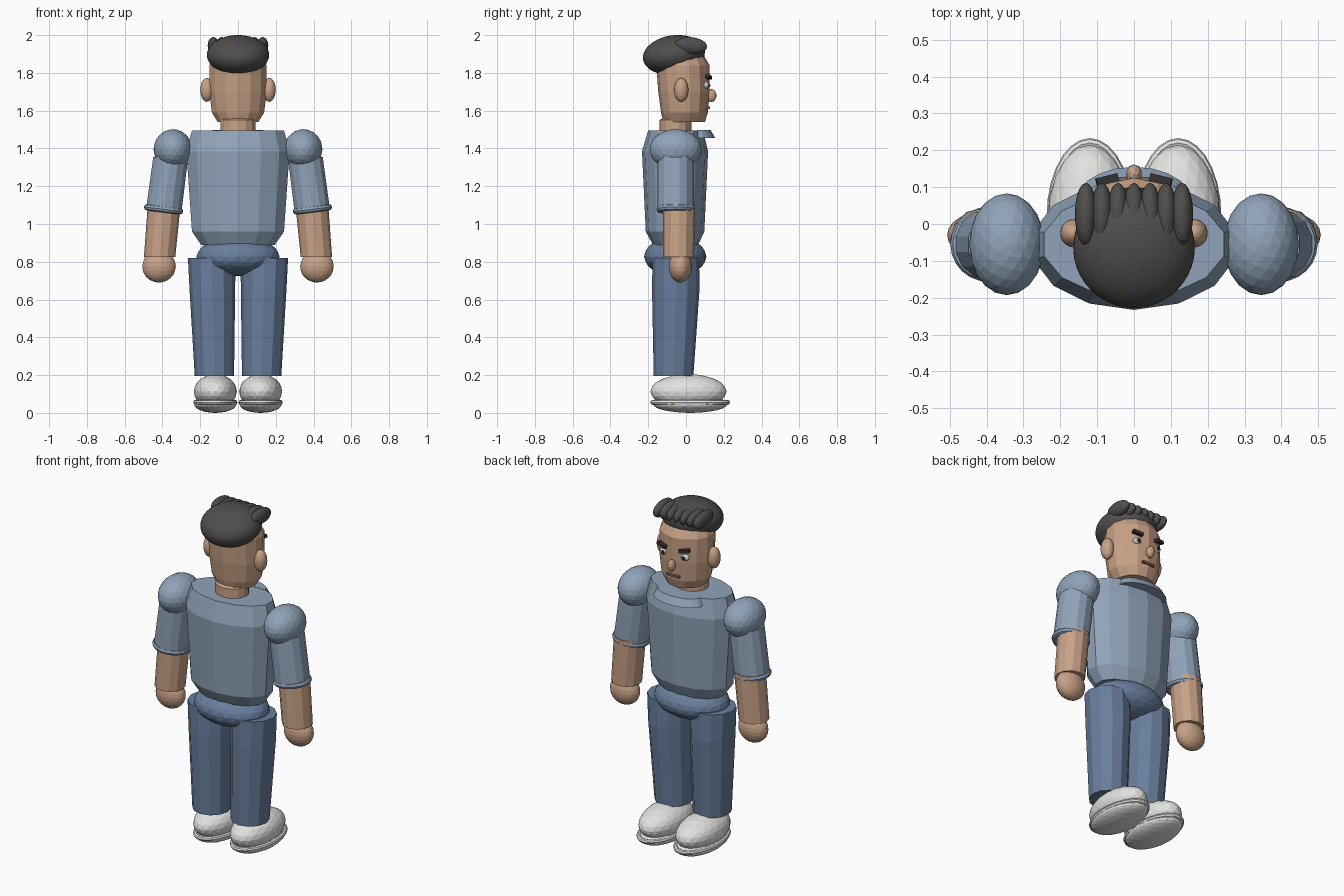
import bpy
import bmesh
from math import sin, cos, pi, radians
from mathutils import Matrix, Vector

cube = bpy.data.objects.get("Cube")
if cube:
    bpy.data.objects.remove(cube, do_unlink=True)


def material(name, r, g, b):
    m = bpy.data.materials.new(name)
    m.use_nodes = True
    m.diffuse_color = (r, g, b, 1)
    bsdf = next(n for n in m.node_tree.nodes if n.type == 'BSDF_PRINCIPLED')
    bsdf.inputs["Base Color"].default_value = (r, g, b, 1)
    bsdf.inputs["Roughness"].default_value = 0.8
    return m


skin = material("skin", 0.58, 0.36, 0.24)
shirt = material("shirt_blue", 0.28, 0.37, 0.49)
denim = material("denim", 0.14, 0.21, 0.34)
hair = material("hair_charcoal", 0.08, 0.077, 0.075)
white = material("shoe_white", 0.76, 0.76, 0.74)
brow_dark = material("brow_dark", 0.035, 0.03, 0.03)
lip = material("lip_brown", 0.27, 0.14, 0.10)


def finish(bm, name, mat):
    bmesh.ops.recalc_face_normals(bm, faces=bm.faces)
    mesh = bpy.data.meshes.new(name)
    bm.to_mesh(mesh)
    bm.free()
    mesh.materials.append(mat)
    obj = bpy.data.objects.new(name, mesh)
    bpy.context.collection.objects.link(obj)
    return obj


def ellipsoid(name, mat, centre, radii, detail=3, rot=(0, 0, 0)):
    """Faceted ball scaled to three radii."""
    bm = bmesh.new()
    bmesh.ops.create_icosphere(bm, subdivisions=detail, radius=1)
    obj = finish(bm, name, mat)
    obj.location, obj.scale, obj.rotation_euler = centre, radii, rot
    return obj


def box(name, mat, centre, size, rot=(0, 0, 0)):
    bm = bmesh.new()
    bmesh.ops.create_cube(bm, size=1)
    obj = finish(bm, name, mat)
    obj.location, obj.scale, obj.rotation_euler = centre, size, rot
    return obj


def loft(name, mat, rings, sides, arc=(0, 2 * pi)):
    """Capped tube through elliptical rings of (z, x, y, rx, ry)."""
    bm = bmesh.new()
    closed = arc[1] - arc[0] > 6
    count = sides if closed else sides + 1
    loops = []
    for z, x, y, rx, ry in rings:
        angles = [arc[0] + (arc[1] - arc[0]) * i / sides for i in range(count)]
        loops.append([bm.verts.new((x + rx * sin(a), y + ry * cos(a), z)) for a in angles])
    for low, high in zip(loops, loops[1:]):
        for i in range(count):
            j = (i + 1) % count
            bm.faces.new((low[i], low[j], high[j], high[i]))
    bm.faces.new(loops[0])
    bm.faces.new(loops[-1])
    return finish(bm, name, mat)


def ring(name, mat, centre, rx, ry, tube, rot=(0, 0, 0), sides=24, flat=1):
    """Elliptical torus lying flat, then rotated."""
    bm = bmesh.new()
    loops = []
    for i in range(sides):
        a = 2 * pi * i / sides
        loops.append([bm.verts.new(((rx + tube * cos(b)) * cos(a),
                                    (ry + tube * cos(b)) * sin(a), tube * flat * sin(b)))
                      for b in (2 * pi * k / 8 for k in range(8))])
    for i in range(sides):
        p, q = loops[i], loops[(i + 1) % sides]
        for k in range(8):
            bm.faces.new((p[k], q[k], q[(k + 1) % 8], p[(k + 1) % 8]))
    obj = finish(bm, name, mat)
    obj.location, obj.rotation_euler = centre, rot
    return obj


# Torso, collar flap and hips
loft("torso", shirt, [(0.89, 0, -0.055, 0.20, 0.12), (0.96, 0, -0.058, 0.25, 0.155),
                      (1.385, 0, -0.058, 0.28, 0.175), (1.495, 0, -0.055, 0.25, 0.145)], 14)
loft("collar", shirt, [(1.455, 0, 0.065, 0.155, 0.09), (1.497, 0, 0.06, 0.135, 0.07)],
     10, (-pi / 2, pi / 2))
ellipsoid("hips", denim, (0, -0.057, 0.828), (0.22, 0.165, 0.103))

# Neck and head
loft("neck", skin, [(1.46, 0, -0.055, 0.095, 0.085), (1.55, 0, -0.055, 0.095, 0.085),
                    (1.57, 0, -0.055, 0.06, 0.05)], 14)
loft("head", skin, [(1.54, 0, -0.01, 0.11, 0.11), (1.59, 0, -0.008, 0.142, 0.124),
                    (1.70, 0, -0.011, 0.155, 0.136), (1.84, 0, -0.016, 0.155, 0.141),
                    (1.89, 0, -0.025, 0.135, 0.12)], 14)

# Hair dome and swept fringe
ellipsoid("hair_dome", hair, (0, -0.064, 1.895), (0.165, 0.165, 0.104), 4, (radians(8), 0, 0))
for i in range(-3, 4):
    ellipsoid("fringe_tuft", hair, (i * 0.0435, 0.027, 1.945), (0.03, 0.085, 0.044), 3,
              (radians(-5), 0, 0))

# Nose and mouth
ellipsoid("nose", skin, (0, 0.135, 1.68), (0.022, 0.027, 0.035), 2)
box("mouth", lip, (0, 0.117, 1.615), (0.08, 0.02, 0.012))

for s, side in ((1, "left"), (-1, "right")):
    # Face details
    ellipsoid(side + "_ear", skin, (s * 0.165, -0.025, 1.71), (0.035, 0.038, 0.063))
    ellipsoid(side + "_eye", white, (s * 0.068, 0.105, 1.735), (0.026, 0.018, 0.02), 2)
    ellipsoid(side + "_pupil", brow_dark, (s * 0.067, 0.12, 1.734), (0.011, 0.009, 0.012), 2)
    box(side + "_eyebrow", brow_dark, (s * 0.073, 0.12, 1.778), (0.06, 0.022, 0.018),
        (0, radians(-10 * s), radians(-14 * s)))

    # Arms with rolled sleeves
    ellipsoid(side + "_shoulder", shirt, (s * 0.345, -0.055, 1.395), (0.102, 0.138, 0.107))
    loft(side + "_sleeve", shirt, [(1.08, s * 0.392, -0.055, 0.097, 0.097),
                                   (1.355, s * 0.356, -0.055, 0.095, 0.097)], 14)
    ring(side + "_cuff", shirt, (s * 0.394, -0.055, 1.078), 0.088, 0.085, 0.017,
         (0, radians(-7 * s), 0))
    loft(side + "_forearm", skin, [(0.825, s * 0.415, -0.04, 0.083, 0.083),
                                   (1.10, s * 0.391, -0.037, 0.087, 0.085)], 12)
    ellipsoid(side + "_hand", skin, (s * 0.418, -0.03, 0.775), (0.089, 0.061, 0.085))

    # Trouser legs
    loft(side + "_leg", denim, [(0.195, s * 0.125, -0.066, 0.104, 0.105),
                                (0.66, s * 0.136, -0.054, 0.121, 0.126),
                                (0.82, s * 0.139, -0.054, 0.126, 0.123)], 12)

    # Shoes
    ellipsoid(side + "_shoe", white, (s * 0.12, 0.013, 0.113), (0.114, 0.202, 0.092))
    ellipsoid(side + "_sole", white, (s * 0.12, 0.022, 0.047), (0.113, 0.198, 0.047))
    ring(side + "_sole_rim", white, (s * 0.12, 0.022, 0.056), 0.104, 0.198, 0.013, sides=28)
